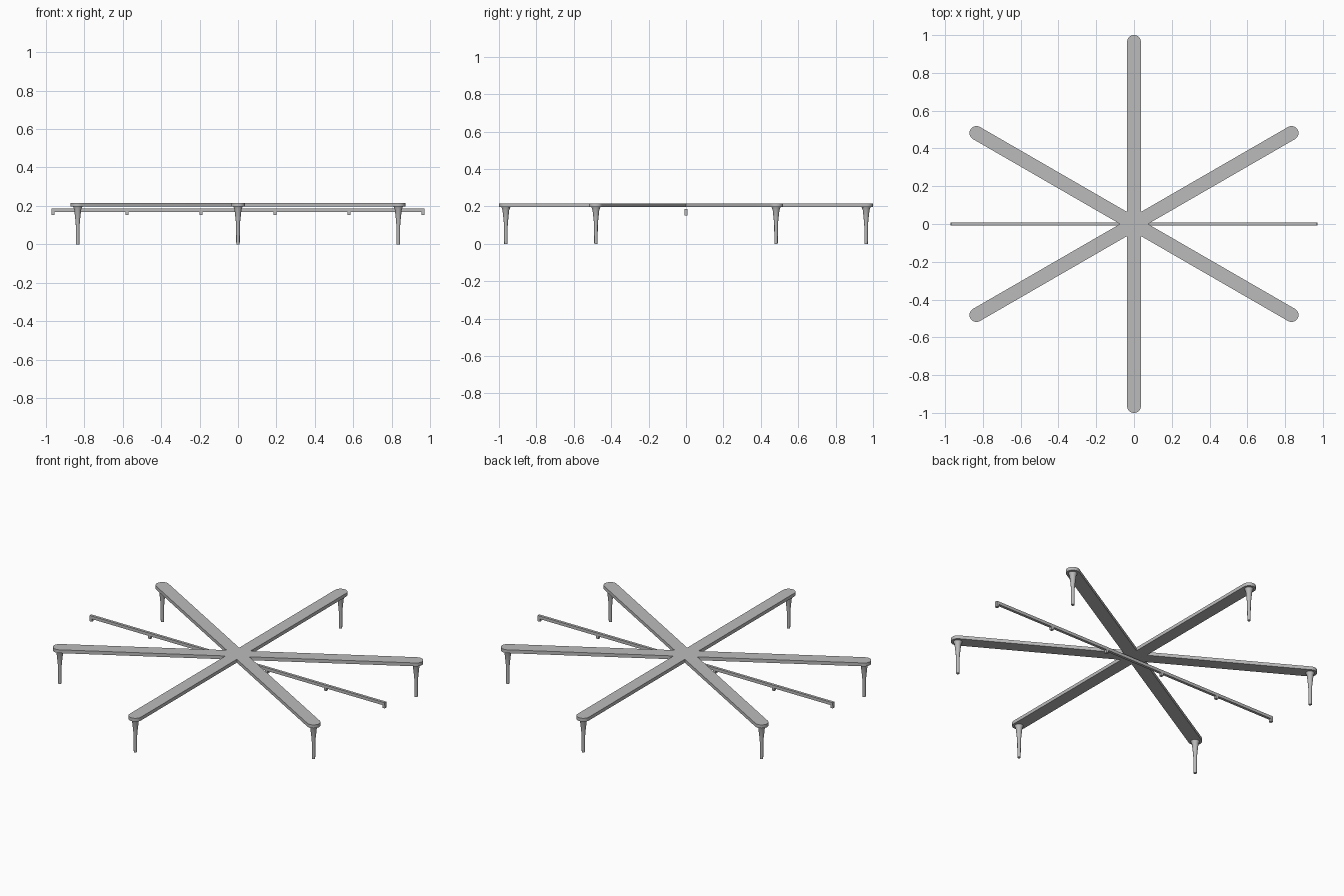
import bpy
import bmesh
from math import sin, cos, pi, radians

if "Cube" in bpy.data.objects:
    bpy.data.objects.remove(bpy.data.objects["Cube"])

ARMS = 6
REACH, HALF = 0.963, 0.037      # arm end centre and half width
BOTTOM, TOP = 0.196, 0.216      # plank heights

grey = bpy.data.materials.new("warm_grey")
grey.use_nodes = True
colour = (0.5, 0.5, 0.5, 1)
grey.diffuse_color = colour
grey.node_tree.nodes["Principled BSDF"].inputs["Base Color"].default_value = colour


def finish(name, bm, smooth=True):
    bmesh.ops.recalc_face_normals(bm, faces=bm.faces)
    mesh = bpy.data.meshes.new(name)
    bm.to_mesh(mesh)
    bm.free()
    obj = bpy.data.objects.new(name, mesh)
    mesh.materials.append(grey)
    bpy.context.collection.objects.link(obj)
    if smooth:
        bpy.ops.object.select_all(action="DESELECT")
        obj.select_set(True)
        bpy.context.view_layer.objects.active = obj
        bpy.ops.object.shade_smooth_by_angle(angle=radians(35))
    return obj


def box(bm, x0, x1, half_y, z0, z1):
    verts = bmesh.ops.create_cube(bm, size=1)["verts"]
    for v in verts:
        v.co.x = x1 if v.co.x > 0 else x0
        v.co.y = half_y if v.co.y > 0 else -half_y
        v.co.z = z1 if v.co.z > 0 else z0


# Star plank: rounded arm ends joined by the inner corners between arms
bm = bmesh.new()
outline = []
steps = 16
for k in range(ARMS):
    a = pi / 2 + k * 2 * pi / ARMS
    for i in range(steps + 1):
        t = a - pi / 2 + pi * i / steps
        outline.append(bm.verts.new((REACH * cos(a) + HALF * cos(t),
                                     REACH * sin(a) + HALF * sin(t), BOTTOM)))
    valley = a + pi / ARMS
    r = HALF / sin(pi / ARMS)
    outline.append(bm.verts.new((r * cos(valley), r * sin(valley), BOTTOM)))
base = bm.faces.new(outline)
raised = bmesh.ops.extrude_face_region(bm, geom=[base], use_keep_orig=True)["geom"]
for v in raised:
    if isinstance(v, bmesh.types.BMVert):
        v.co.z = TOP
finish("star_top", bm)


# Turned legs: flared collar, tapered shoulder, slim shaft
profile = [(0.009, 0), (0.010, 0.10), (0.012, 0.125), (0.018, 0.18), (0.024, BOTTOM)]
sides = 16
for k in range(ARMS):
    a = pi / 2 + k * 2 * pi / ARMS
    bm = bmesh.new()
    rings = [[bm.verts.new((REACH * cos(a) + r * cos(2 * pi * i / sides),
                            REACH * sin(a) + r * sin(2 * pi * i / sides), z))
              for i in range(sides)] for r, z in profile]
    for low, high in zip(rings, rings[1:]):
        for i in range(sides):
            j = (i + 1) % sides
            bm.faces.new((low[i], low[j], high[j], high[i]))
    bm.faces.new(rings[0])
    bm.faces.new(rings[-1])
    finish(f"leg_{k + 1}", bm)


# Thin rail below the star, with evenly spaced small feet
RAIL = 0.97
bm = bmesh.new()
box(bm, -RAIL, RAIL, 0.008, 0.168, 0.186)
finish("rail", bm, False)
for k in range(6):
    x = (k - 2.5) * 0.385
    bm = bmesh.new()
    box(bm, x - 0.008, x + 0.008, 0.008, 0.152, 0.17)
    finish(f"rail_foot_{k + 1}", bm, False)
